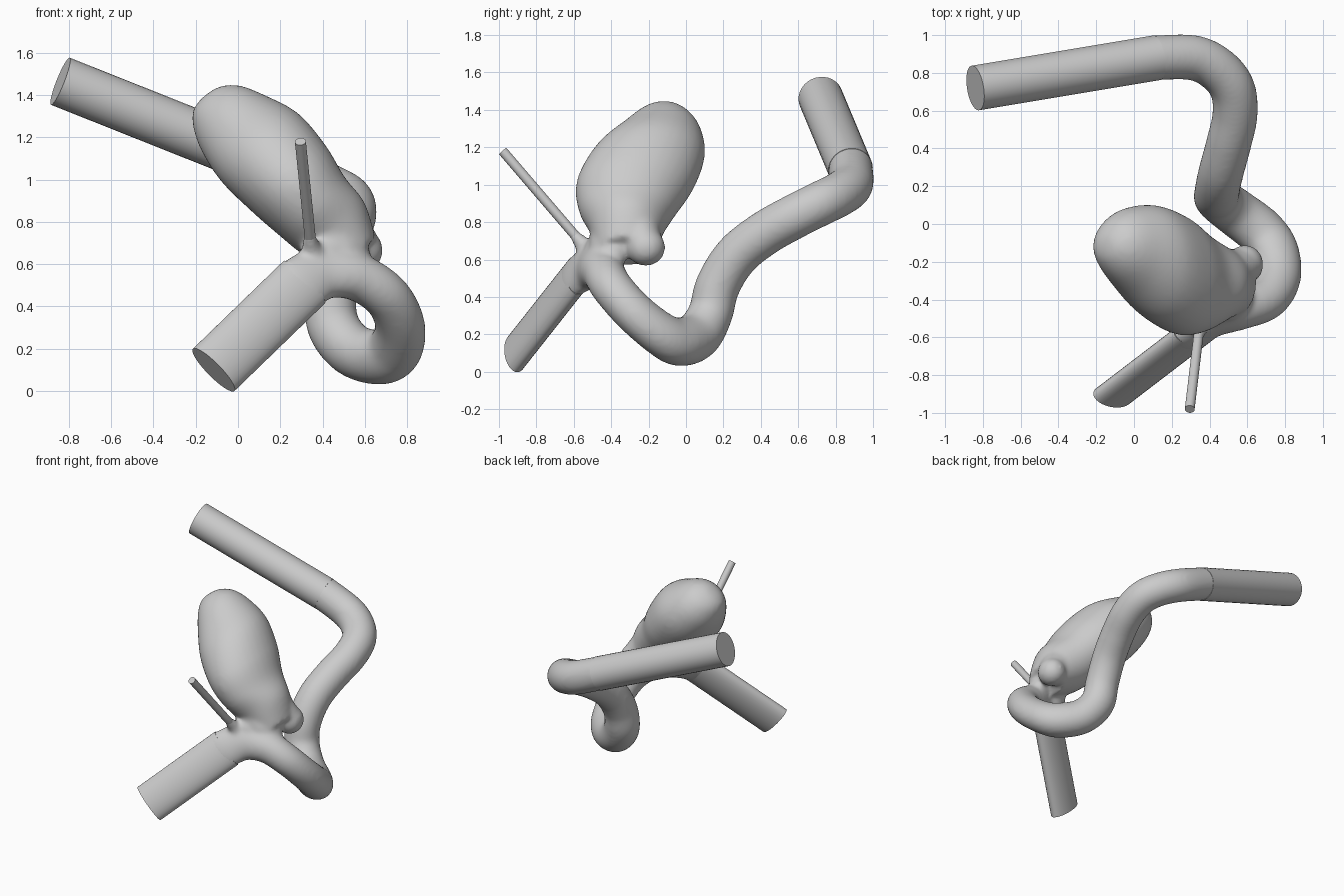
import bpy, bmesh, math
from mathutils import Vector

if "Cube" in bpy.data.objects:
    bpy.data.objects.remove(bpy.data.objects["Cube"])

SIDES = 32


def smooth_path(rows, steps=8):
    """Catmull-Rom interpolation through rows of numbers."""
    rows = [Vector(r) for r in rows]
    out = []
    for i in range(len(rows) - 1):
        p0, p1, p2, p3 = (rows[max(i - 1, 0)], rows[i], rows[i + 1],
                          rows[min(i + 2, len(rows) - 1)])
        for k in range(steps):
            t = k / steps
            out.append(0.5 * (2 * p1 + (p2 - p0) * t + (2 * p0 - 5 * p1 + 4 * p2 - p3) * t * t
                              + (3 * p1 - p0 - 3 * p2 + p3) * t ** 3))
    return out + [rows[-1]]


def loft(name, sections):
    """Skin elliptical sections given as (centre, half axis, half axis)."""
    bm = bmesh.new()
    rings = []
    for c, u, v in sections:
        angles = [2 * math.pi * i / SIDES for i in range(SIDES)]
        rings.append([bm.verts.new(c + u * math.cos(a) + v * math.sin(a)) for a in angles])
    for r, s in zip(rings, rings[1:]):
        for i in range(SIDES):
            j = (i + 1) % SIDES
            bm.faces.new((r[i], r[j], s[j], s[i]))
    bm.faces.new(rings[0])
    bm.faces.new(rings[-1])
    bmesh.ops.recalc_face_normals(bm, faces=bm.faces)
    mesh = bpy.data.meshes.new(name)
    bm.to_mesh(mesh)
    bm.free()
    ob = bpy.data.objects.new(name, mesh)
    bpy.context.collection.objects.link(ob)
    return ob


def tube(name, points, sizes, side=(-0.72, 0, 0.69)):
    """Sweep an ellipse along points, carrying the side direction along."""
    points = [Vector(p) for p in points]
    u = Vector(side)
    sections = []
    for i, p in enumerate(points):
        d = (points[min(i + 1, len(points) - 1)] - points[max(i - 1, 0)]).normalized()
        u = (u - d * u.dot(d)).normalized()
        a, b = sizes[i]
        sections.append((p, u * a, d.cross(u) * b))
    return loft(name, sections)


def blob(c, r):
    bpy.ops.mesh.primitive_uv_sphere_add(segments=32, ring_count=16, location=c)
    ob = bpy.context.object
    ob.scale = r
    return ob


def shade(ob, angle=40):
    bpy.ops.object.select_all(action='DESELECT')
    ob.select_set(True)
    bpy.context.view_layer.objects.active = ob
    bpy.ops.object.shade_smooth_by_angle(angle=math.radians(angle))


# Straight inlet, outlet and side branch axes
in_a, in_b = Vector((-0.115, -0.913, 0.10)), Vector((0.36, -0.55, 0.56))
out_a, out_b = Vector((-0.84, 0.72, 1.465)), Vector((0.12, 0.88, 1.083))
br_a, br_b = Vector((0.295, -0.98, 1.18)), Vector((0.345, -0.56, 0.69))

# Looping vessel: x, y, z, two half widths
in_mid = in_a.lerp(in_b, 0.8)
out_mid = out_b.lerp(out_a, 0.04)
path = smooth_path([
    (*in_mid, .137, .064), (*in_a.lerp(in_b, 0.9), .137, .070),
    (.41, -.505, .56, .13, .09), (.56, -.45, .54, .115, .11),
    (.70, -.395, .45, .11, .115), (.765, -.28, .32, .11, .12), (.745, -.14, .205, .115, .13),
    (.67, -.04, .16, .125, .135), (.54, .06, .195, .125, .13), (.45, .13, .31, .125, .12),
    (.44, .17, .46, .12, .12), (.46, .27, .62, .12, .12), (.50, .42, .74, .12, .12),
    (.535, .58, .83, .12, .12), (.52, .72, .90, .12, .12), (.44, .82, .95, .12, .12),
    (.315, .88, 1.0, .12, .12), (*out_b, .119, .119), (*out_mid, .118, .118)])
parts = [tube("vessel_loop", [p[:3] for p in path], [p[3:] for p in path])]

# Bulging sac: slanted stations (along, across, y, half across, half y)
sac = []
for t, w, y, a, b in smooth_path([
        (-1.15, .785, -.12, .02, .02), (-1.135, .79, -.12, .085, .075),
        (-1.08, .80, -.12, .145, .15), (-.97, .807, -.14, .198, .225),
        (-.80, .826, -.20, .243, .30), (-.60, .833, -.27, .235, .315),
        (-.43, .83, -.31, .208, .265), (-.28, .84, -.315, .19, .20), (-.12, .84, -.31, .12, .16)]):
    c = Vector((.65 * t + .75 * w, 0, -.75 * t + .65 * w)) / .985
    c.y = y
    sac.append((c, Vector((.756, 0, .655)) * max(a, .01), Vector((0, max(b, .01), 0))))
parts.append(loft("sac", sac))

# Neck webs, side lobe and flared branch root
parts.append(blob((.41, -.45, .62), (.12, .10, .13)))
parts.append(tube("neck", [(.42, -.36, .80), (.52, -.41, .66), (.58, -.43, .54)],
                  [(.16, .13), (.12, .09), (.09, .07)]))
parts.append(tube("lobe_root", [(.36, -.31, .88), (.50, -.26, .76), (.585, -.22, .67)],
                  [(.14, .17), (.125, .13), (.095, .10)]))
parts.append(blob((.588, -.215, .665), (.098, .105, .10)))
parts.append(tube("branch_root", [br_b + Vector((.02, .06, -.08)), br_b, br_b.lerp(br_a, .12)],
                  [(.07, .07), (.042, .042), (.026, .026)]))

# Fuse the organic parts into one skin
bpy.ops.object.select_all(action='DESELECT')
for p in parts:
    p.select_set(True)
body = parts[0]
bpy.context.view_layer.objects.active = body
bpy.ops.object.join()
body.name = "vessel_with_sac"
rm = body.modifiers.new("fuse", 'REMESH')
rm.mode = 'VOXEL'
rm.voxel_size = 0.014
rm.use_smooth_shade = True
sm = body.modifiers.new("soften", 'SMOOTH')
sm.factor = 0.5
sm.iterations = 14
for m in ("fuse", "soften"):
    bpy.ops.object.modifier_apply(modifier=m)
shade(body, 60)

# Straight tubes with flat cut ends
shade(tube("inlet_tube", [in_a, in_a.lerp(in_b, .9)], [(.14, .067)] * 2))
shade(tube("outlet_tube", [out_a, out_b], [(.12, .12)] * 2))
shade(tube("side_branch", [br_a, br_b], [(.026, .026)] * 2))
